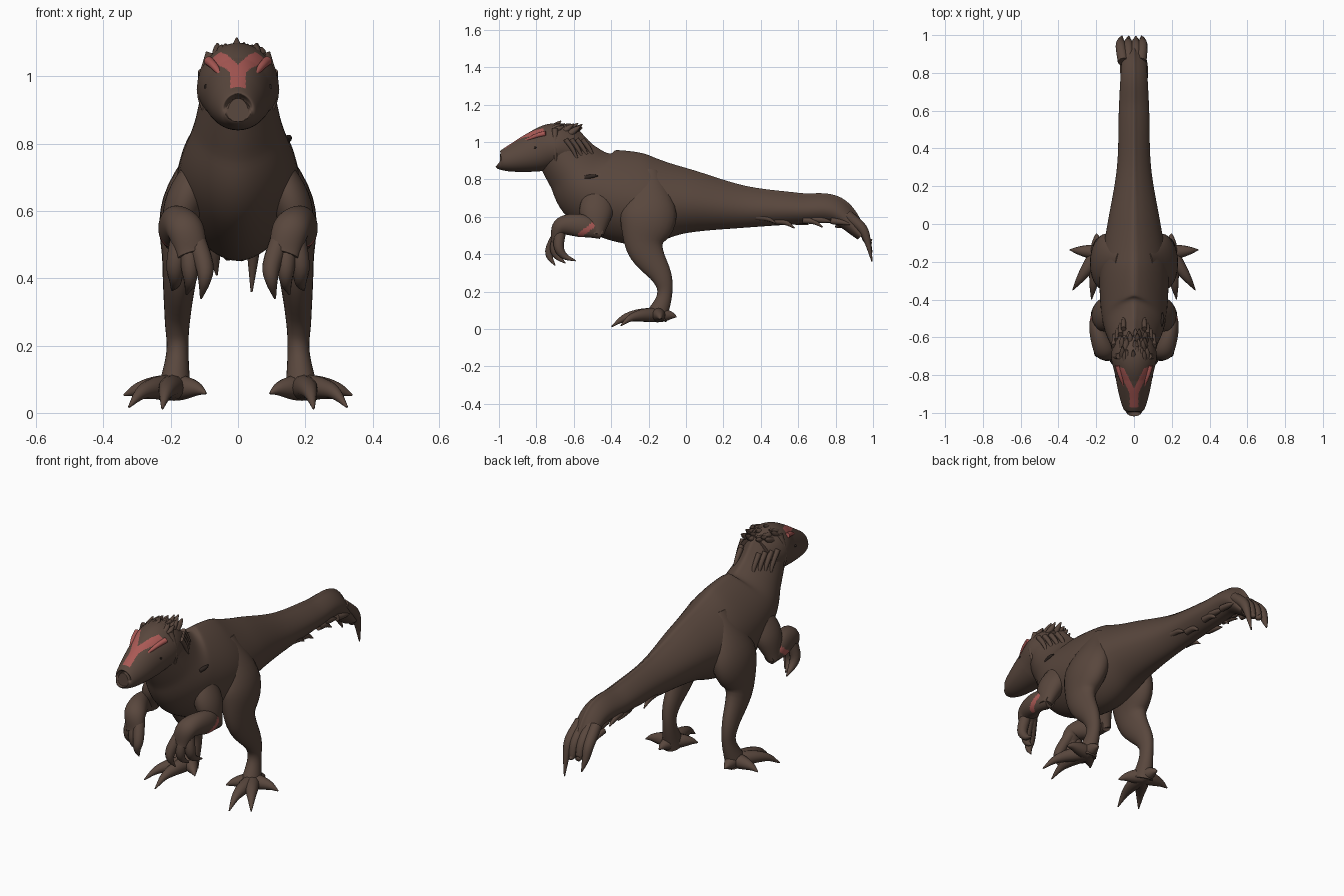
import bpy, bmesh, math, random
from mathutils import Vector

random.seed(4)
cube = bpy.data.objects.get("Cube")
if cube:
    bpy.data.objects.remove(cube)


def make_material(name, *rgb):
    material = bpy.data.materials.new(name)
    material.use_nodes = True
    material.diffuse_color = (*rgb, 1)
    shader = material.node_tree.nodes["Principled BSDF"]
    shader.inputs["Base Color"].default_value = (*rgb, 1)
    return material


brown = make_material("brown hide", .1, .063, .047)
red = make_material("dusty red", .4, .1, .09)
dark = make_material("dark brown", .03, .02, .016)


def spline(stations, steps):
    """Smooth path through stations of x, y, z, half width, half depth."""
    points = [Vector(station) for station in stations]
    before = points[0] * 2 - points[1]
    after = points[-1] * 2 - points[-2]
    points = [before, *points, after]
    rows = []
    for a, b, c, d in zip(points, points[1:], points[2:], points[3:]):
        enter, leave = (c - a) / 2, (d - b) / 2
        for i in range(steps):
            t = i / steps
            ease = t * t * (3 - 2 * t)
            rows.append(b.lerp(c, ease) + enter * t * (1 - t) ** 2 - leave * t * t * (1 - t))
    return rows + [points[-2]]


def loft(name, stations, sides=24, steps=6, reference=(1, 0, 0),
         egg=0, keel=0, ridge=0, material=brown):
    """Skin elliptical rings that stand square to a smooth path."""
    rows = spline(stations, steps)
    bm = bmesh.new()
    rings = []
    for i, row in enumerate(rows):
        following = rows[min(i + 1, len(rows) - 1)]
        previous = rows[max(i - 1, 0)]
        tangent = Vector((following - previous)[:3]).normalized()
        side = Vector(reference)
        side = (side - tangent * side.dot(tangent)).normalized()
        up = side.cross(tangent)
        centre = Vector(row[:3])
        ring = []
        for k in range(sides):
            angle = math.tau * k / sides
            rise = math.sin(angle)
            across = row[3] * math.cos(angle) * (1 - egg * rise - keel * rise * rise)
            height = row[4] * rise + ridge * max(rise, 0) ** 40
            ring.append(bm.verts.new(centre + side * across + up * height))
        rings.append(ring)
    for ring, nearby in zip(rings, rings[1:]):
        for k in range(sides):
            j = (k + 1) % sides
            face = bm.faces.new((ring[k], ring[j], nearby[j], nearby[k]))
            face.smooth = True
    bm.faces.new(rings[0])
    bm.faces.new(rings[-1])
    bmesh.ops.recalc_face_normals(bm, faces=bm.faces)
    mesh = bpy.data.meshes.new(name)
    bm.to_mesh(mesh)
    bm.free()
    mesh.materials.append(material)
    part = bpy.data.objects.new(name, mesh)
    bpy.context.collection.objects.link(part)
    return part


def strand(name, points, radius, reference=(1, 0, 0), material=brown):
    """Round part that tapers to its last point, such as a claw or plume."""
    stations = []
    for i, point in enumerate(points):
        thickness = radius * (1 - (i / (len(points) - 1)) ** 2) + .003
        stations.append((*point, thickness, thickness))
    loft(name, stations, 12, 4, reference, material=material)


def plume(name, root, sweep, droop, radius):
    """Short strand that leaves its root along sweep and then droops."""
    root, sweep = Vector(root), Vector(sweep)
    tip = root + sweep - Vector((0, 0, droop))
    strand(name, (root - sweep / 2, root + sweep / 3, tip), radius)


def paint(part, rule):
    part.data.materials.append(red)
    for face in part.data.polygons:
        face.material_index = int(rule(face.center, face.normal))


# Neck, torso and tail in one skin
loft("body", [
    (0, -.7, 1, .1, .13), (0, -.6, .86, .13, .16), (0, -.48, .75, .17, .22),
    (0, -.25, .69, .18, .24), (0, 0, .68, .14, .17), (0, .3, .65, .09, .11),
    (0, .6, .64, .08, .08), (0, .8, .63, .07, .07), (0, .94, .5, .06, .03),
], sides=60, steps=9, egg=.12, keel=.26, ridge=.008)

# Head with a forked mask over the brow
head = loft("head", [
    (0, -.995, .9, .03, .035), (0, -.98, .9, .055, .055), (0, -.9, .92, .08, .083),
    (0, -.8, .95, .1, .11), (0, -.7, .98, .12, .12), (0, -.6, .97, .1, .1),
], sides=160, steps=24, egg=.1)


def in_mask(centre, normal):
    spread = min(max(centre.y + .9, 0), .15)
    outer = .023 + spread * .45
    inner = (centre.y + .87) / 2
    return normal.z > .1 and -.97 < centre.y < -.76 and inner < abs(centre.x) < outer


paint(head, in_mask)

# Crest plumes on the back of the head
for i in range(26):
    x = random.uniform(-.07, .07)
    y = random.uniform(-.72, -.58)
    z = 1.08 - 3 * x * x - max(y + .66, 0) / 4
    plume("crest_plume", (x, y, z), (0, .04, random.uniform(.01, .035)), 0, .014)

# Ragged plumes along the lower edges of the tail
for i in range(22):
    side = (-1) ** i
    y = .36 + i / 40
    z = random.uniform(.57, .63) - max(y - .78, 0) / 3
    x = side * random.uniform(.04, .06)
    plume("tail_plume", (x, y, z), (side * .005, .07, -.01), random.uniform(0, .03), .015)

# Drooping tail end split into plumes
for x, tip in ((-.07, .41), (-.03, .48), (.01, .46), (.045, .36)):
    strand("tail_tip_plume", [(x * .8, .86, .61), (x, .94, .54), (x, .97, .47),
                              (x * .9, .995, tip)], .027)

# Slit on one side of the neck
strand("neck_slit", [(.14, -.54, .81), (.151, -.5, .817), (.15, -.47, .82)], .009, material=dark)

leg = [(.06, -.2, .84, .04, .06), (.145, -.2, .62, .08, .15), (.17, -.22, .44, .055, .1),
       (.18, -.13, .28, .038, .055), (.18, -.115, .18, .033, .04), (.19, -.16, .06, .05, .06)]
upper_arm = [(.08, -.45, .78, .04, .06), (.155, -.48, .63, .06, .09), (.2, -.48, .5, .03, .04)]
forearm = [(.19, -.45, .51, .03, .03), (.195, -.55, .55, .042, .06),
           (.16, -.66, .55, .055, .05), (.135, -.7, .47, .045, .025)]
# Toe headings, in degrees from straight ahead, and lengths
toes = {"inner_toe": (-47, .13), "middle_toe": (8, .25), "outer_toe": (34, .24),
        "side_toe": (95, .15), "heel_toe": (175, .1)}

# Limbs and face parts on both sides
for side, label in ((1, "left_"), (-1, "right_")):
    def flip(rows):
        return [(side * x, *rest) for x, *rest in rows]

    def in_patch(centre, normal):
        slope = centre.z - .53 - (centre.y + .53) * .8
        return normal.x * side > .3 and -.575 < centre.y < -.49 and abs(slope) < .018

    loft(label + "leg", flip(leg))
    loft(label + "upper_arm", flip(upper_arm))
    paint(loft(label + "forearm", flip(forearm), sides=60, steps=16), in_patch)

    for name, (heading, length) in toes.items():
        angle = math.radians(heading)
        path = []
        for i in range(5):
            t = i / 4
            reach = length * t
            path.append((.19 + reach * math.sin(angle), -.15 - reach * math.cos(angle),
                         .075 - (length * t * t) ** 2))
        strand(label + name, flip(path), .036, (0, 0, 1))

    for i, name in enumerate(("inner_finger", "middle_finger", "outer_finger")):
        x = .1 + i * .043
        strand(label + name, flip([(.13 + i / 50, -.67, .53), (x, -.72 + i * .02, .44),
                                   (x, -.73 + i * .04, .39), (x + .01, -.7 + i * .055, .34 + i / 80)]), .027)

    # Raised brow, eye and cheek frill
    strand(label + "brow", flip([(.087, -.75, 1.046), (.07, -.81, 1.03), (.035, -.9, .985)]),
           .011, material=red)
    strand(label + "eye", flip([(.095, -.81, .97), (.099, -.8, .97)]), .004, material=dark)
    strand(label + "cheek_frill", flip([(.08, -.7, 1.07), (.11, -.7, .96), (.09, -.69, .86)]), .013)

    # Plumes down the side of the neck
    for i in range(4):
        plume(label + "neck_plume", (side * (.105 - i / 60), -.62 + i * .03, .98),
              (0, .05, -.07), .03, .011)
